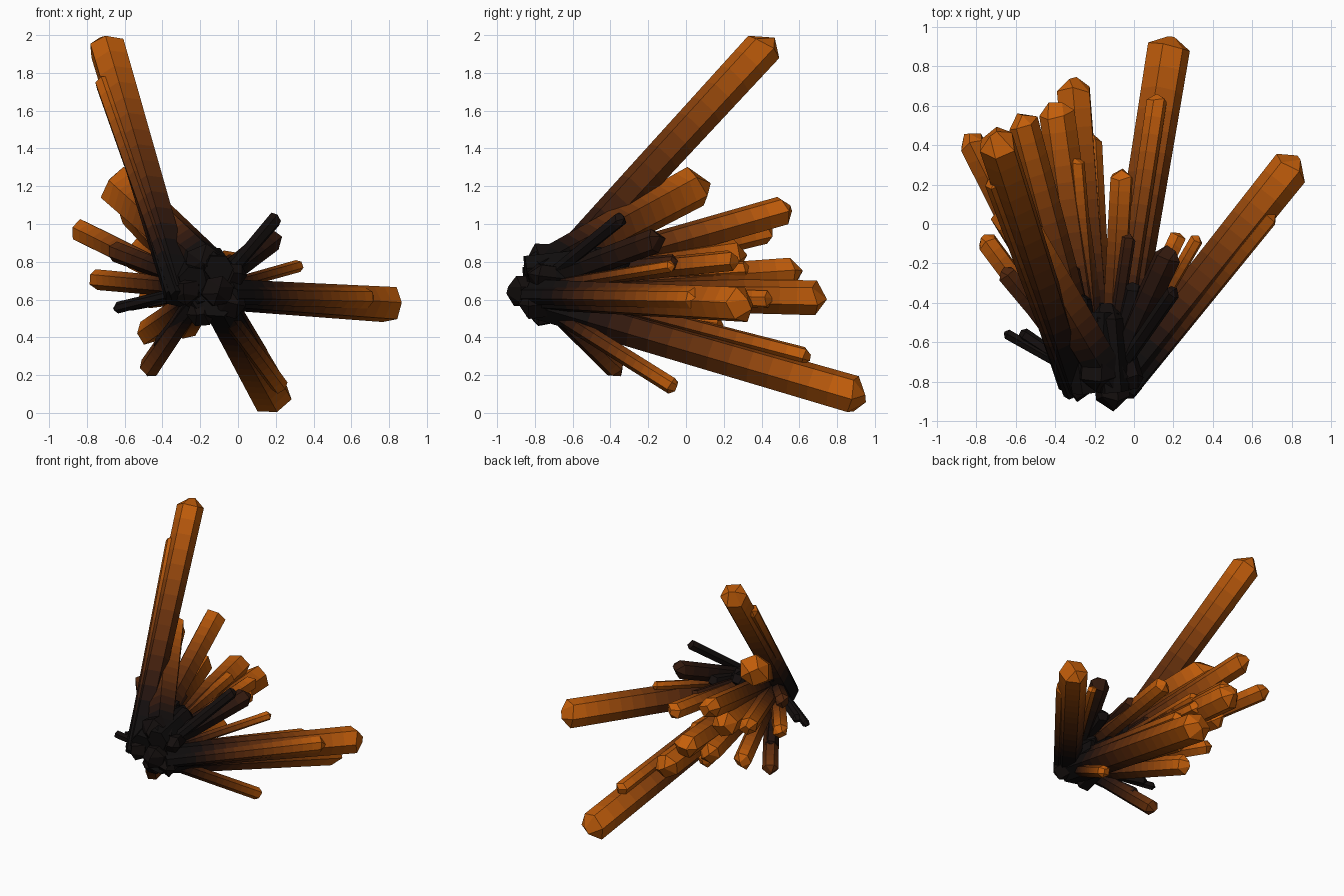
import bpy, bmesh, math, random
from mathutils import Vector

random.seed(4)
LEVELS, RINGS = 28, 16
DARK, BRIGHT = (0.005, 0.004, 0.004), (0.55, 0.112, 0.003)

# Colour ramp from smoky black to orange
ramp = []
for i in range(LEVELS):
    t = (i / (LEVELS - 1)) ** 1.8
    m = bpy.data.materials.new("crystal_shade_%02d" % i)
    m.diffuse_color = tuple(a + (b - a) * t for a, b in zip(DARK, BRIGHT)) + (1,)
    ramp.append(m)


def crystal(name, base, tip, r, glow=1.0, taper=0.87):
    """Six-sided prism from base to tip with an uneven faceted point."""
    base, tip = Vector(base), Vector(tip)
    axis = (tip - base).normalized()
    u = axis.cross(Vector((0, 0, 1))).normalized()
    v = axis.cross(u)
    spin = random.uniform(0, math.pi / 3)
    length = (tip - base).length
    body = length - r * 0.75
    spokes = [(u * math.cos(spin + k * math.pi / 3) + v * math.sin(spin + k * math.pi / 3))
              * r * random.uniform(0.92, 1.08) for k in range(6)]
    drops = [random.uniform(-0.2, 0.25) * r for _ in range(6)]
    bm = bmesh.new()
    rings = []
    for j in range(RINGS + 1):
        f = j / RINGS
        s = taper + (1 - taper) * f
        rings.append([bm.verts.new(base + axis * (body * f + (drops[k] if j == RINGS else 0))
                                   + spokes[k] * s) for k in range(6)])

    def shade(f):
        return round(max(0, min(1, f * 1.15 - 0.15)) * glow * (LEVELS - 1))

    bm.faces.new(rings[0][::-1])
    for j in range(RINGS):
        for k in range(6):
            n = (k + 1) % 6
            face = bm.faces.new((rings[j][k], rings[j][n], rings[j + 1][n], rings[j + 1][k]))
            face.material_index = shade((j + 0.5) / RINGS)
    # Point: a short off-centre ridge
    a, b = random.randrange(3), random.uniform(0.15, 0.4)
    p = bm.verts.new(base + axis * length + spokes[a] * b)
    q = bm.verts.new(base + axis * (length - r * 0.08) + spokes[a + 3] * b)
    top = rings[-1]
    for k in range(6):
        n = (k + 1) % 6
        ends = [p if min((e - a) % 6, (a - e) % 6) <= 1 else q for e in (k, n)]
        loop = [top[k], top[n], ends[1]] + ([ends[0]] if ends[0] != ends[1] else [])
        bm.faces.new(loop).material_index = shade(1)
    bmesh.ops.recalc_face_normals(bm, faces=bm.faces[:])
    me = bpy.data.meshes.new(name)
    bm.to_mesh(me)
    bm.free()
    for m in ramp:
        me.materials.append(m)
    bpy.context.collection.objects.link(bpy.data.objects.new(name, me))


# Long main crystals: base, tip, radius
main = [
    ((-0.31, -0.80, 0.62), (-0.715, 0.46, 1.99), 0.102),
    ((-0.07, -0.80, 0.63), (0.84, 0.34, 0.575), 0.105),
    ((-0.10, -0.82, 0.59), (0.19, 0.955, 0.075), 0.107),
    ((-0.12, -0.80, 0.74), (-0.66, 0.11, 1.23), 0.115),
    ((-0.18, -0.80, 0.64), (-0.31, 0.745, 0.61), 0.095),
]
for i, c in enumerate(main):
    crystal("main_crystal_%d" % (i + 1), *c)

# Slim crystals growing along the main ones
side = [
    ((-0.32, -0.86, 0.62), (-0.72, 0.23, 1.77), 0.047),
    ((-0.03, -0.85, 0.62), (0.71, 0.07, 0.605), 0.055),
    ((-0.10, -0.80, 0.67), (0.12, 0.66, 0.29), 0.05),
    ((-0.22, -0.80, 0.68), (-0.73, 0.24, 0.93), 0.03),
    ((-0.14, -0.80, 0.64), (-0.21, 0.46, 0.60), 0.05),
    ((-0.20, -0.80, 0.68), (-0.30, 0.34, 0.76), 0.045),
]
for i, c in enumerate(side):
    crystal("side_crystal_%d" % (i + 1), *c)

# Medium crystals of the back fan
fan = [
    ((-0.22, -0.80, 0.70), (-0.58, 0.56, 1.085), 0.078),
    ((-0.22, -0.80, 0.66), (-0.85, 0.46, 0.97), 0.068),
    ((-0.20, -0.80, 0.65), (-0.40, 0.62, 0.75), 0.09),
    ((-0.12, -0.80, 0.70), (-0.06, 0.28, 0.81), 0.06),
    ((-0.22, -0.80, 0.66), (-0.77, -0.06, 0.71), 0.055),
    ((-0.20, -0.80, 0.62), (-0.49, 0.03, 0.42), 0.07),
    ((-0.18, -0.80, 0.62), (-0.28, 0.20, 0.45), 0.065),
    ((-0.22, -0.80, 0.68), (-0.53, 0.32, 0.84), 0.095),
    ((-0.20, -0.80, 0.66), (-0.47, 0.42, 0.63), 0.08),
    ((-0.12, -0.80, 0.60), (0.23, -0.05, 0.13), 0.045),
    ((-0.10, -0.80, 0.66), (0.33, -0.06, 0.78), 0.034),
]
for i, c in enumerate(fan):
    crystal("fan_crystal_%d" % (i + 1), *c, taper=0.97)

# Smoky short crystals: base, tip, radius, brightness of the tip
smoky = [
    ((-0.08, -0.75, 0.70), (0.21, -0.33, 1.04), 0.038, 0.06),
    ((-0.10, -0.75, 0.70), (0.19, -0.12, 0.93), 0.068, 0.2),
    ((-0.14, -0.78, 0.74), (-0.03, -0.04, 0.80), 0.045, 0.25),
    ((-0.20, -0.78, 0.63), (-0.49, -0.34, 0.205), 0.06, 0.5),
    ((-0.22, -0.80, 0.66), (-0.66, -0.55, 0.55), 0.03, 0.04),
    ((-0.20, -0.80, 0.68), (-0.67, -0.23, 0.86), 0.052, 0.35),
    ((-0.18, -0.80, 0.70), (-0.41, -0.45, 0.92), 0.05, 0.04),
    ((-0.20, -0.80, 0.70), (-0.33, -0.20, 0.83), 0.05, 0.2),
    ((-0.20, -0.80, 0.64), (-0.58, -0.55, 0.57), 0.035, 0.04),
    ((-0.20, -0.80, 0.62), (-0.42, -0.45, 0.34), 0.05, 0.12),
    ((-0.12, -0.80, 0.72), (0.01, -0.30, 0.80), 0.05, 0.04),
]
for i, c in enumerate(smoky):
    crystal("smoky_crystal_%d" % (i + 1), *c)

# Dark knot of stubby crystals at the root
root = [
    ((-0.16, -0.45, 0.78), (-0.18, -0.86, 0.79), 0.11),
    ((-0.14, -0.40, 0.64), (-0.10, -0.95, 0.65), 0.085),
    ((-0.20, -0.45, 0.60), (-0.29, -0.90, 0.66), 0.08),
    ((-0.08, -0.50, 0.62), (-0.03, -0.89, 0.58), 0.085),
    ((-0.18, -0.50, 0.58), (-0.20, -0.84, 0.52), 0.08),
    ((-0.10, -0.50, 0.70), (0.00, -0.84, 0.74), 0.065),
    ((-0.10, -0.85, 0.76), (-0.14, -0.40, 0.80), 0.09),
    ((-0.24, -0.85, 0.70), (-0.31, -0.32, 0.80), 0.09),
]
for i, c in enumerate(root):
    crystal("root_crystal_%d" % (i + 1), *c, glow=0.03, taper=0.9)
